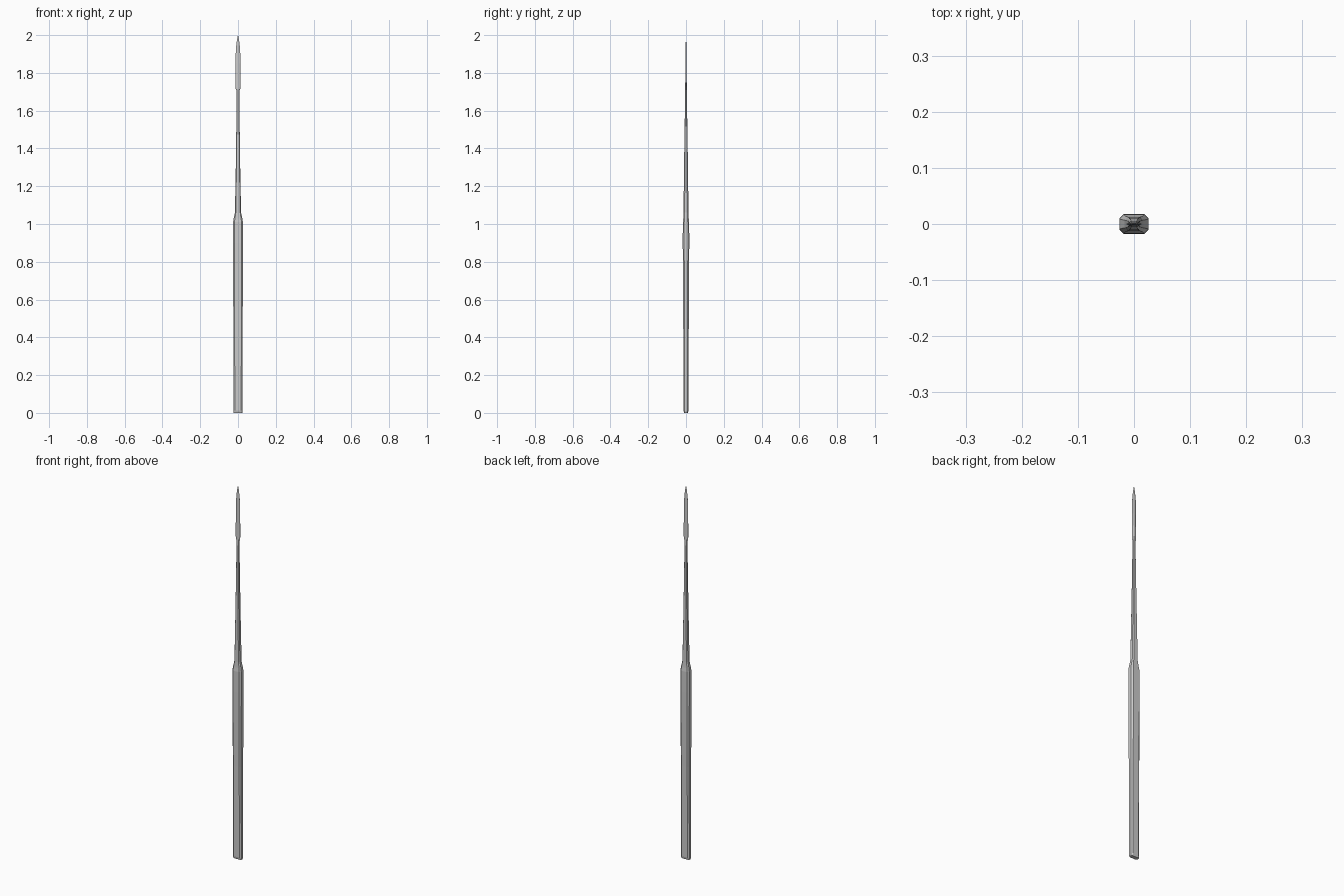
import bpy, bmesh


def loft(name, sections, ring):
    """Skin a stack of (z, half_width, half_depth) sections using a unit ring."""
    bm = bmesh.new()
    rows = [[bm.verts.new((x * w, y * d, z)) for x, y in ring]
            for z, w, d in sections]
    n = len(ring)
    for a, b in zip(rows, rows[1:]):
        for i in range(n):
            j = (i + 1) % n
            bm.faces.new((a[i], a[j], b[j], b[i]))
    bm.faces.new(rows[0][::-1])
    bm.faces.new(rows[-1])
    bmesh.ops.recalc_face_normals(bm, faces=bm.faces)
    me = bpy.data.meshes.new(name)
    bm.to_mesh(me)
    bm.free()
    ob = bpy.data.objects.new(name, me)
    bpy.context.collection.objects.link(ob)
    return ob


# Chamfered rectangle for the grip and shaft, flat diamond for the blade
chamfered = [(1, -.55), (1, .55), (.7, 1), (-.7, 1),
             (-1, .55), (-1, -.55), (-.7, -1), (.7, -1)]
diamond = [(1, -.15), (1, .15), (.35, 1), (-.35, 1),
           (-1, .15), (-1, -.15), (-.35, -1), (.35, -1)]

# Wide grip, thickest just below the shoulder
loft("grip", [
    (0.0, .024, .010), (0.012, .0245, .013), (0.2, .0245, .0135),
    (0.5, .025, .0148), (0.8, .0257, .0168), (0.9, .0262, .0174),
    (1.01, .0262, .0170), (1.03, .023, .0145), (1.06, .0165, .0128),
], chamfered)

# Slender tapering shaft
loft("shaft", [
    (1.06, .0165, .0128), (1.15, .0145, .0122), (1.3, .0118, .0105),
    (1.45, .0098, .0082), (1.56, .0082, .0066), (1.7, .0072, .0050),
    (1.74, .0065, .0040),
], chamfered)

# Flat pointed blade
loft("blade", [
    (1.71, .0115, .0040), (1.725, .0130, .0042), (1.85, .0130, .0030),
    (1.91, .0118, .0022), (1.95, .0090, .0016), (1.98, .0045, .0010),
    (2.0, .0006, .0003),
], diamond)
